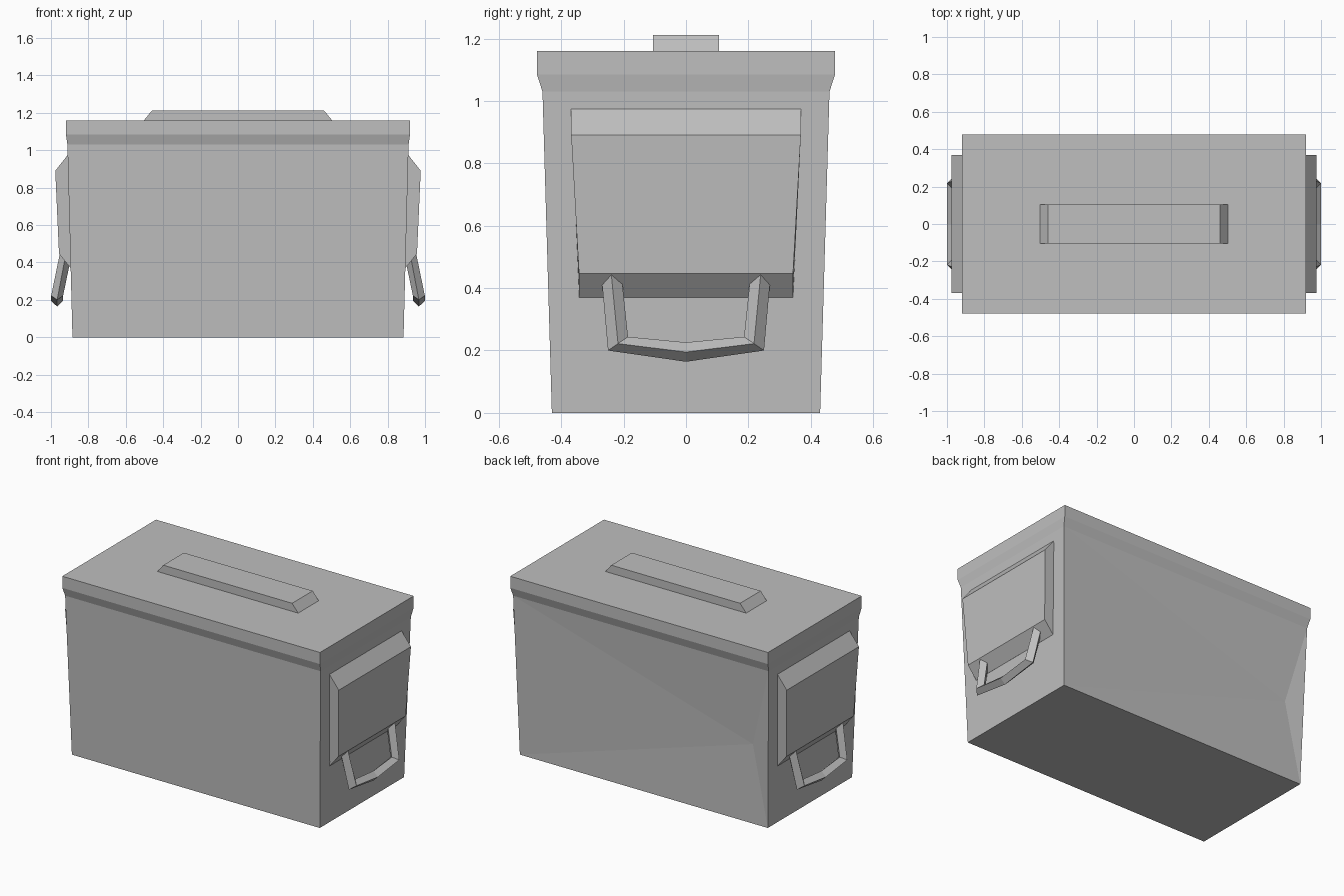
import bpy
import bmesh
from mathutils import Vector

cube = bpy.data.objects.get("Cube")
if cube:
    bpy.data.objects.remove(cube, do_unlink=True)

# One painted metal colour
grey = bpy.data.materials.new("grey_metal")
grey.use_nodes = True
colour = (0.52, 0.52, 0.52, 1)
grey.diffuse_color = colour
grey.node_tree.nodes["Principled BSDF"].inputs["Base Color"].default_value = colour


def finish(bm, name):
    bmesh.ops.recalc_face_normals(bm, faces=bm.faces)
    mesh = bpy.data.meshes.new(name)
    bm.to_mesh(mesh)
    bm.free()
    mesh.materials.append(grey)
    obj = bpy.data.objects.new(name, mesh)
    bpy.context.collection.objects.link(obj)
    return obj


def loft(rings):
    """Skin a stack of equal-sized rings and cap both ends."""
    bm = bmesh.new()
    loops = [[bm.verts.new(p) for p in ring] for ring in rings]
    for low, high in zip(loops, loops[1:]):
        for i in range(len(low)):
            j = (i + 1) % len(low)
            bm.faces.new((low[i], low[j], high[j], high[i]))
    bm.faces.new(loops[0][::-1])
    bm.faces.new(loops[-1])
    bm.normal_update()
    return bm


def rectangle(x, y, z):
    return [(-x, -y, z), (x, -y, z), (x, y, z), (-x, y, z)]


# Tapered box with a flared lid rim
sections = [(0.885, 0.43, 0), (0.912, 0.46, 1.03), (0.92, 0.478, 1.085), (0.92, 0.478, 1.16)]
bm = loft([rectangle(*s) for s in sections])

# Shallow dent beside one rear corner
back = max((f for f in bm.faces if f.calc_center_median().z < 0.6),
           key=lambda f: f.calc_center_median().y)
dent = bmesh.ops.poke(bm, faces=[back])["verts"][0]
dent.co = (-0.775, 0.425, 0.51)
finish(bm, "box_body")

# Lid handle with sloped ends
finish(loft([rectangle(0.507, 0.105, 1.155), rectangle(0.46, 0.105, 1.212)]), "lid_handle")

# End plate outline: x, half width, z
plate = [(0.91, 0.368, 0.975), (0.977, 0.368, 0.89), (0.957, 0.343, 0.447),
         (0.895, 0.343, 0.37), (0.87, 0.343, 0.37), (0.88, 0.368, 0.975)]

# Pull ring: centre line, and the inward direction of its diamond section
half_path = [((0.92, 0.24, 0.45), (-0.032, 0.003)),
             ((0.967, 0.218, 0.222), (-0.032, 0.022)),
             ((0.967, 0, 0.195), (0, 0.031))]
path = half_path + [((c[0], -c[1], c[2]), (-d[0], d[1])) for c, d in half_path[1::-1]]
radius = 0.032

for side, label in ((1, "left"), (-1, "right")):
    flip = Vector((side, 1, 1))
    edges = [[Vector((x, s * y, z)) * flip for x, y, z in plate] for s in (-1, 1)]
    finish(loft(edges), label + "_end_plate")

    rings = []
    for centre, inward in path:
        c = Vector(centre)
        out = Vector((radius, 0, 0))
        inner = Vector((0, *inward))
        rings.append([p * flip for p in (c + out, c + inner, c - out, c - inner)])
    finish(loft(rings), label + "_pull_ring")
